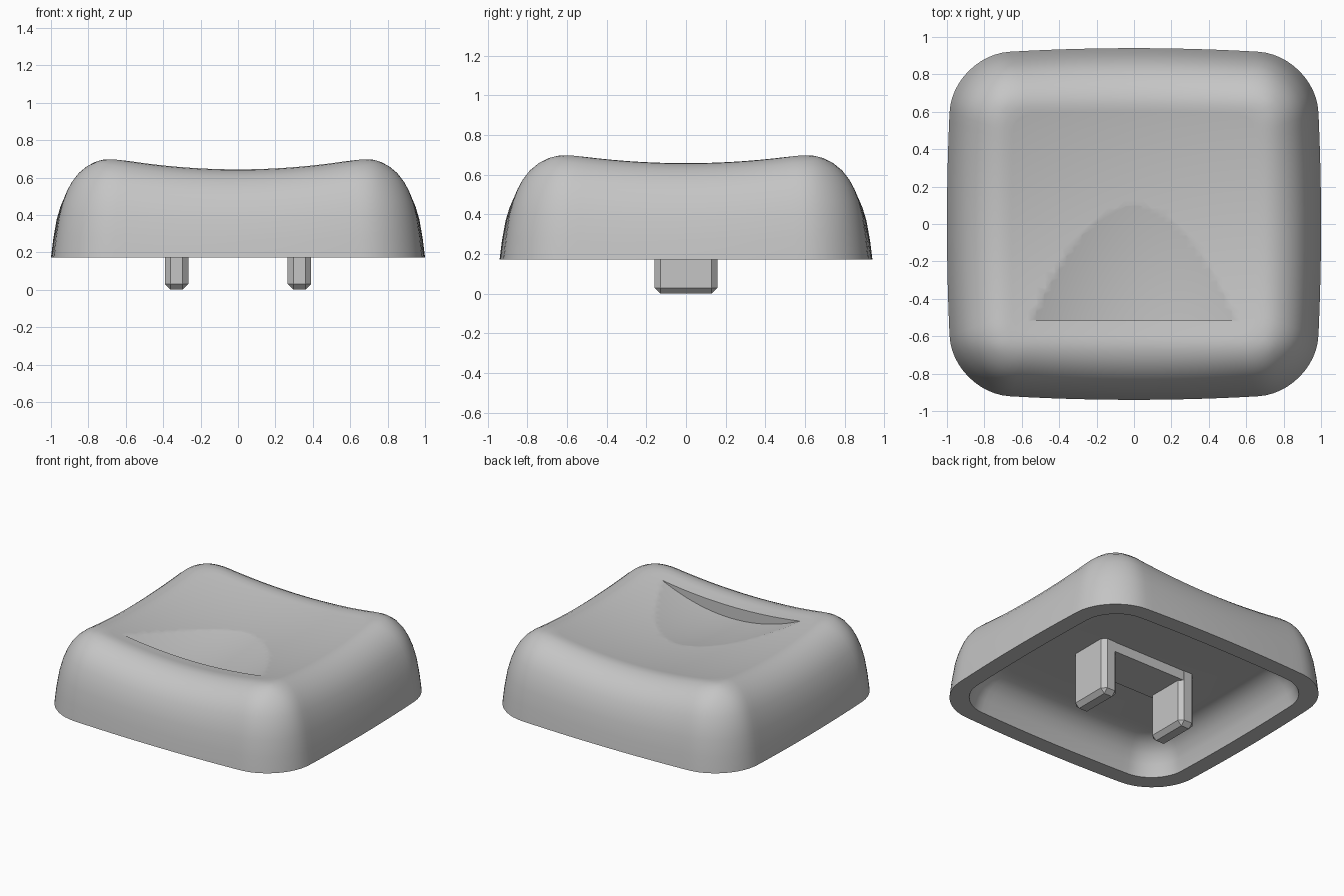
import bpy, bmesh, math

if "Cube" in bpy.data.objects:
    bpy.data.objects.remove(bpy.data.objects["Cube"])

grey = bpy.data.materials.new("plain_grey")
grey.diffuse_color = (0.56, 0.56, 0.56, 1)
grey.use_nodes = True
grey.node_tree.nodes["Principled BSDF"].inputs["Base Color"].default_value = grey.diffuse_color

ARC, STRAIGHT = 12, 24      # segments per corner and per straight side
N = ARC + STRAIGHT          # segments per side, corner middle to corner middle
BASE_Z = 0.173


def outline(d):
    """Rounded, slightly bowed rectangle, inset by d, counter-clockwise."""
    a, b, r = 1.0 - d, 0.94 - d, 0.315 - 0.6 * d
    pts = []
    for k, (sx, sy) in enumerate([(-1, -1), (1, -1), (1, 1), (-1, 1)]):
        for i in range(ARC + 1):
            t = math.pi + k * math.pi / 2 + i / ARC * math.pi / 2
            pts.append((sx * (a - r) + r * math.cos(t), sy * (b - r) + r * math.sin(t)))
        x, y = pts[-1]
        length = 2 * ((a - r) if k % 2 == 0 else (b - r))
        dx, dy = [(1, 0), (0, 1), (-1, 0), (0, -1)][k]
        for i in range(1, STRAIGHT):
            s = length * i / STRAIGHT
            pts.append((x + dx * s, y + dy * s))
    h = ARC // 2
    pts = pts[h:] + pts[:h]
    return [(x * (1 - 0.036 * y * y), y * (1 - 0.043 * x * x)) for x, y in pts]


def dish(x, y):
    """Height of the bowl-shaped top."""
    x, y = min(abs(x), 0.72), min(abs(y), 0.65)
    return 0.593 + 0.0615 * (x / 0.67) ** 2 + 0.046 * (y / 0.6) ** 2


def finish(name, bm):
    bmesh.ops.recalc_face_normals(bm, faces=bm.faces)
    me = bpy.data.meshes.new(name)
    bm.to_mesh(me)
    bm.free()
    me.materials.append(grey)
    ob = bpy.data.objects.new(name, me)
    bpy.context.collection.objects.link(ob)
    return ob


def activate(ob):
    bpy.ops.object.select_all(action='DESELECT')
    ob.select_set(True)
    bpy.context.view_layer.objects.active = ob


def bridge(bm, r0, r1):
    n = len(r0)
    for i in range(n):
        bm.faces.new((r0[i], r0[(i + 1) % n], r1[(i + 1) % n], r1[i]))


# Cap shell: cavity ceiling, inner wall, rim, outer wall, dished top
bm = bmesh.new()
rings = []
for d, z in [(0.36, 0.40), (0.31, 0.397), (0.27, 0.388), (0.22, 0.362), (0.175, 0.315),
             (0.145, 0.255), (0.12, BASE_Z)]:
    rings.append([bm.verts.new((x, y, z)) for x, y in outline(d)])
wall = [(0, 0), (0.012, 0.2), (0.03, 0.41), (0.05, 0.55), (0.075, 0.67), (0.1, 0.757),
        (0.135, 0.843), (0.18, 0.916), (0.22, 0.957), (0.26, 0.983), (0.3, 0.996), (0.335, 1)]
for d, f in wall:
    rings.append([bm.verts.new((x, y, BASE_Z + (dish(x, y) - BASE_Z) * f))
                  for x, y in outline(d)])
for r0, r1 in zip(rings, rings[1:]):
    bridge(bm, r0, r1)
bm.faces.new(rings[0])

# Dish surface: grid stretched between the four sides of the last ring
edge = rings[-1]
bottom, right = edge[0:N + 1], edge[N:2 * N + 1]
top = edge[2 * N:3 * N + 1][::-1]
left = (edge[3 * N:] + edge[:1])[::-1]
grid = [[None] * (N + 1) for _ in range(N + 1)]
for j in range(N + 1):
    for i in range(N + 1):
        if j == 0:
            grid[j][i] = bottom[i]
        elif j == N:
            grid[j][i] = top[i]
        elif i == 0:
            grid[j][i] = left[j]
        elif i == N:
            grid[j][i] = right[j]
        else:
            u, v = i / N, j / N
            p = (bottom[i].co * (1 - v) + top[i].co * v + left[j].co * (1 - u) + right[j].co * u
                 - bottom[0].co * (1 - u) * (1 - v) - bottom[N].co * u * (1 - v)
                 - top[0].co * (1 - u) * v - top[N].co * u * v)
            grid[j][i] = bm.verts.new((p.x, p.y, dish(p.x, p.y)))
for j in range(N):
    for i in range(N):
        bm.faces.new((grid[j][i], grid[j][i + 1], grid[j + 1][i + 1], grid[j + 1][i]))
cap = finish("cap_shell", bm)

# Finger scoop: sloping cut with a straight step at its front
bm = bmesh.new()
M = 32
low = []
for j in range(M + 1):
    y = -0.515 + 0.725 * j / M
    row = []
    for i in range(M + 1):
        x = -0.64 + 1.28 * i / M
        depth = 0.085 * ((0.1 - y) / 0.615 - (x / 0.55) ** 2)
        row.append(bm.verts.new((x, y, dish(x, y) - depth)))
    low.append(row)
for j in range(M):
    for i in range(M):
        bm.faces.new((low[j][i], low[j][i + 1], low[j + 1][i + 1], low[j + 1][i]))
rim = (low[0][:-1] + [r[-1] for r in low[:-1]] + low[-1][:0:-1] + [r[0] for r in low[:0:-1]])
lid = [bm.verts.new((v.co.x, v.co.y, 1.1)) for v in rim]
bridge(bm, rim, lid)
bm.faces.new(lid)
cutter = finish("scoop_cutter", bm)
cutter.hide_render = True

activate(cap)
cut = cap.modifiers.new("scoop", 'BOOLEAN')
cut.operation, cut.solver, cut.object = 'DIFFERENCE', 'EXACT', cutter
bpy.ops.object.modifier_apply(modifier=cut.name)
bpy.data.objects.remove(cutter)
bpy.ops.object.shade_smooth_by_angle(angle=math.radians(35))


def box(name, x, y, z0, z1, hx, hy, chamfer=0.0):
    bm = bmesh.new()
    bmesh.ops.create_cube(bm, size=1)
    for v in bm.verts:
        v.co = (x + v.co.x * 2 * hx, y + v.co.y * 2 * hy, z0 + (v.co.z + 0.5) * (z1 - z0))
    if chamfer:
        bmesh.ops.bevel(bm, geom=bm.edges[:], offset=chamfer, segments=1, affect='EDGES')
    return finish(name, bm)


# Clip prongs and the plate joining them under the cap
for side, name in ((-1, "left_prong"), (1, "right_prong")):
    box(name, side * 0.328, 0, 0, 0.46, 0.0625, 0.158, 0.03)
box("prong_plate", 0, 0, 0.33, 0.43, 0.34, 0.155)
